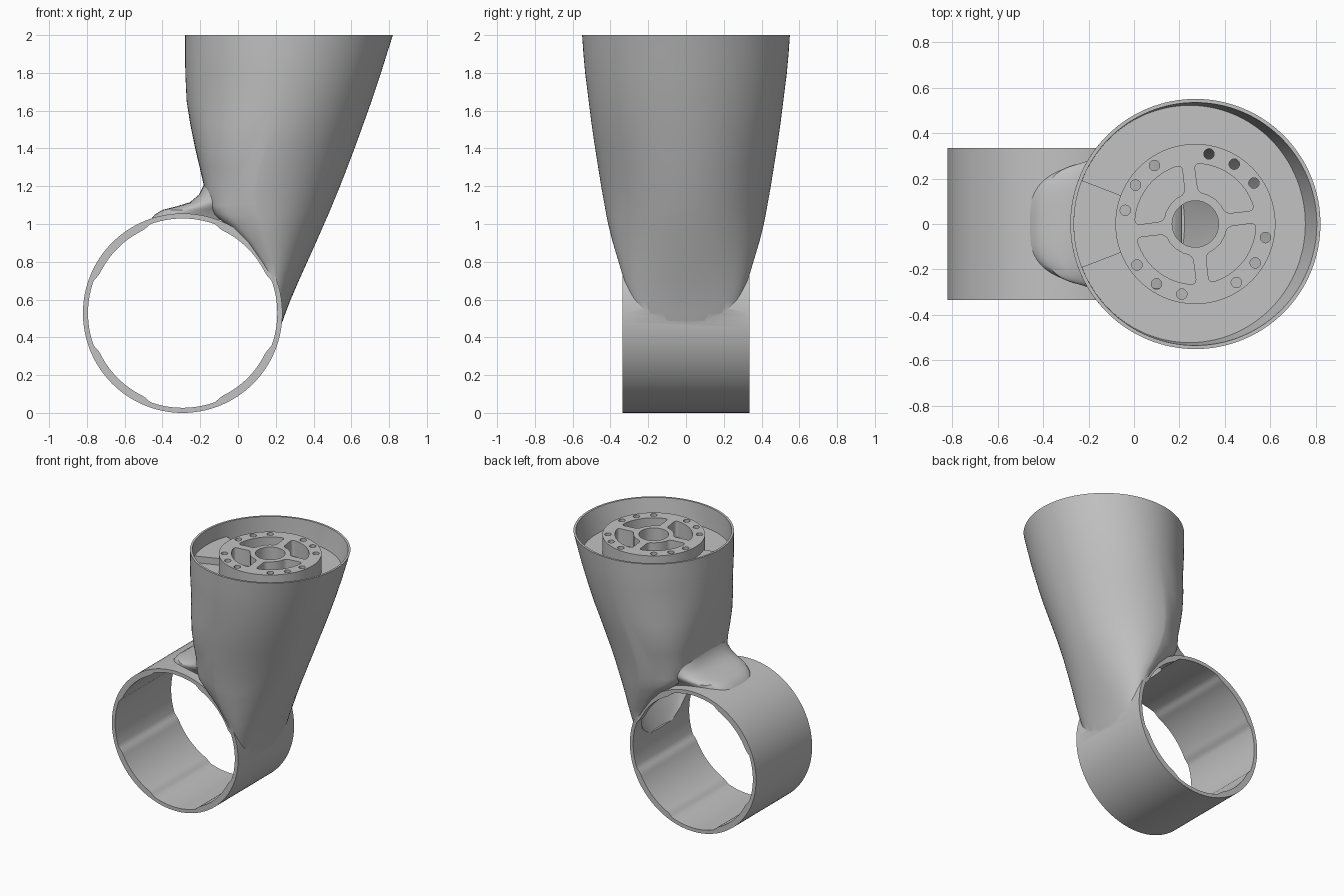
import bpy, bmesh
from math import sin, cos, pi, radians, copysign

if "Cube" in bpy.data.objects:
    bpy.data.objects.remove(bpy.data.objects["Cube"])

grey = bpy.data.materials.new("plain_grey")
grey.use_nodes = True
COLOR = (0.54, 0.54, 0.54, 1)
grey.diffuse_color = COLOR
grey.node_tree.nodes["Principled BSDF"].inputs["Base Color"].default_value = COLOR

RING_X, RING_Z, RING_R, RING_HALF = -0.293, 0.528, 0.528, 0.335
HUB_X = 0.27


def loft(name, rings, corner=0):
    """Closed solid through equal-length point rings, upright corners optionally rounded."""
    bm = bmesh.new()
    loops = [[bm.verts.new(p) for p in ring] for ring in rings]
    count = len(loops[0])
    for a, b in zip(loops, loops[1:]):
        for i in range(count):
            j = (i + 1) % count
            bm.faces.new((a[i], a[j], b[j], b[i]))
    bm.faces.new(loops[0])
    bm.faces.new(loops[-1])
    bmesh.ops.recalc_face_normals(bm, faces=bm.faces)
    if corner:
        upright = [e for e in bm.edges if e.calc_face_angle() > 1
                   and abs(e.verts[0].co.z - e.verts[1].co.z) > 0.01]
        bmesh.ops.bevel(bm, geom=upright, offset=corner, segments=4, profile=0.5,
                        affect="EDGES")
    mesh = bpy.data.meshes.new(name)
    bm.to_mesh(mesh)
    bm.free()
    mesh.materials.append(grey)
    obj = bpy.data.objects.new(name, mesh)
    bpy.context.collection.objects.link(obj)
    return obj


def prism(name, outline, z0, z1, corner=0):
    return loft(name, [[(x, y, z) for x, y in outline] for z in (z0, z1)], corner)


def circle(x, y, r, count=64):
    return [(x + r * cos(2 * pi * i / count), y + r * sin(2 * pi * i / count))
            for i in range(count)]


def arc(r, start, end, count=24):
    """Arc around the hub axis, angles in degrees."""
    angles = [radians(start + (end - start) * i / count) for i in range(count + 1)]
    return [(HUB_X + r * cos(a), r * sin(a)) for a in angles]


def combine(target, tool, operation):
    """Apply a boolean and discard the tool."""
    mod = target.modifiers.new("bool", "BOOLEAN")
    mod.operation, mod.object, mod.solver = operation, tool, "EXACT"
    graph = bpy.context.evaluated_depsgraph_get()
    old = target.data
    mesh = bpy.data.meshes.new_from_object(target.evaluated_get(graph))
    target.modifiers.clear()
    target.data = mesh
    bpy.data.meshes.remove(old)
    bpy.data.objects.remove(tool)


def oval(z, left, right, mid, half, power, taper=0, count=128):
    """Level outline: elliptical right side, blunter and tapered left side."""
    pts = []
    for i in range(count):
        c, s = cos(2 * pi * i / count), sin(2 * pi * i / count)
        if c > 0:
            pts.append((mid + (right - mid) * c, half * s, z))
        else:
            u, v = abs(c) ** (2 / power), copysign(abs(s) ** (2 / power), s)
            pts.append((mid - (mid - left) * u, half * v * (1 - taper * u), z))
    return pts


# Cup levels: height, left, right, widest x, half depth, left bluntness, left taper
CUP = [
    (0.46, 0.20, 0.226, 0.205, 0.15, 2, 0), (0.49, 0.20, 0.238, 0.205, 0.21, 2, 0),
    (0.53, 0.20, 0.252, 0.205, 0.255, 2, 0), (0.60, 0.20, 0.279, 0.20, 0.292, 2.2, 0),
    (0.70, 0.17, 0.322, 0.19, 0.327, 4, 0), (0.80, 0.11, 0.367, 0.17, 0.357, 6, 0.06),
    (0.90, 0.04, 0.412, 0.13, 0.387, 7, 0.13), (1.00, -0.07, 0.456, 0.10, 0.412, 7, 0.18),
    (1.05, -0.13, 0.478, 0.09, 0.422, 7, 0.21), (1.10, -0.16, 0.499, 0.08, 0.431, 6, 0.25),
    (1.20, -0.18, 0.54, 0.08, 0.449, 4.6, 0.27), (1.30, -0.203, 0.579, 0.10, 0.465, 3.5, 0.2),
    (1.40, -0.227, 0.617, 0.13, 0.481, 2.8, 0.12), (1.53, -0.253, 0.664, 0.18, 0.5, 2.3, 0.04),
    (1.65, -0.272, 0.707, 0.21, 0.515, 2, 0), (1.80, -0.279, 0.757, 0.239, 0.534, 2, 0),
    (1.90, -0.28, 0.788, 0.254, 0.543, 2, 0), (2.00, -0.28, 0.82, 0.27, 0.55, 2, 0),
]


def cup_level(z, inset):
    for a, b in zip(CUP, CUP[1:]):
        if a[0] <= z <= b[0]:
            t = (z - a[0]) / (b[0] - a[0])
            _, l, r, m, h, p, k = [u + (v - u) * t for u, v in zip(a, b)]
            return oval(z, l + inset, r - inset, m, h - inset, p, k)


# Cup and ring as one solid
body = loft("cup_and_ring", [oval(*row) for row in CUP])
outer = [(RING_X + x, z) for x, z in circle(0, 0, RING_R, 128)]
ring = loft("ring", [[(x, y, RING_Z + z) for x, z in outer]
                     for y in (-RING_HALF, RING_HALF)])
combine(body, ring, "UNION")

# Curved saddle where the cup runs onto the ring
SADDLE = [(1.02, -0.465, 0.25), (1.05, -0.44, 0.265), (1.075, -0.40, 0.28),
          (1.092, -0.33, 0.295), (1.115, -0.255, 0.31), (1.155, -0.207, 0.315),
          (1.20, -0.184, 0.31), (1.27, -0.165, 0.29)]
saddle = loft("saddle", [oval(z, l, 0.1, 0.02, h, 3.6) for z, l, h in SADDLE])
combine(body, saddle, "UNION")

# Hollow inside of the cup, opening into the ring
WALL = 0.016
hollow = [oval(0.53, 0.14, 0.222, 0.18, 0.17, 2), oval(0.60, 0.11, 0.252, 0.18, 0.24, 2),
          oval(0.70, 0.07, 0.295, 0.18, 0.275, 2), oval(0.80, 0.0, 0.34, 0.17, 0.30, 2),
          oval(0.90, -0.06, 0.385, 0.15, 0.33, 2), oval(1.0, -0.15, 0.43, 0.10, 0.365, 2),
          oval(1.1, -0.135, 0.474, 0.08, 0.395, 3, 0.25)]
hollow += [cup_level(z, 0.026) for z in (1.2, 1.3, 1.4)]
hollow += [cup_level(z, WALL) for z in (1.65, 1.8, 1.9, 2.0)]
hollow.append([(x, y, 2.1) for x, y, z in hollow[-1]])
combine(body, loft("hollow", hollow), "DIFFERENCE")

# Ring bore with four thicker pads
bore = []
for i in range(180):
    a = 2 * pi * i / 180
    offset = abs((i * 2) % 90 - 45)
    blend = min(max((offset - 20) / 5, 0), 1)
    r = 0.486 + 0.015 * blend
    bore.append((RING_X + r * cos(a), RING_Z + r * sin(a)))
combine(body, loft("bore", [[(x, y, z) for x, z in bore] for y in (-0.7, 0.7)]),
        "DIFFERENCE")

# Mounting hub with floor and raised bridge
TOP, FLOOR, BRIDGE = 1.97, 1.84, 1.89
hub = prism("mounting_hub", circle(HUB_X, 0, 0.352, 96), FLOOR - 0.04, TOP)
combine(hub, loft("floor", [cup_level(z, 0.008) for z in (FLOOR - 0.05, FLOOR)]), "UNION")
bridge = prism("bridge", arc(0.3, -159, -201) + arc(0.539, -201, -159),
               FLOOR - 0.02, BRIDGE)
combine(hub, bridge, "UNION")
combine(hub, prism("shaft_hole", circle(HUB_X, 0, 0.102), 1.6, 2.1), "DIFFERENCE")

# Four pockets between the spokes, and three screw holes per quarter
for quarter in range(4):
    base = 7 + 90 * quarter
    pocket = prism("pocket", arc(0.266, base + 6, base + 84, 12)
                   + arc(0.14, base + 78, base + 12, 4), FLOOR + 0.01, 2.1, 0.022)
    combine(hub, pocket, "DIFFERENCE")
    for step in (28, 50, 72):
        x, y = arc(0.314, base + step, base + step, 1)[0]
        combine(hub, prism("screw_hole", circle(x, y, 0.023, 20), 1.6, 2.1), "DIFFERENCE")

# Smooth shading with sharp edges kept
for obj in (body, hub):
    bpy.ops.object.select_all(action="DESELECT")
    obj.select_set(True)
    bpy.context.view_layer.objects.active = obj
    bpy.ops.object.shade_smooth_by_angle(angle=radians(28))
